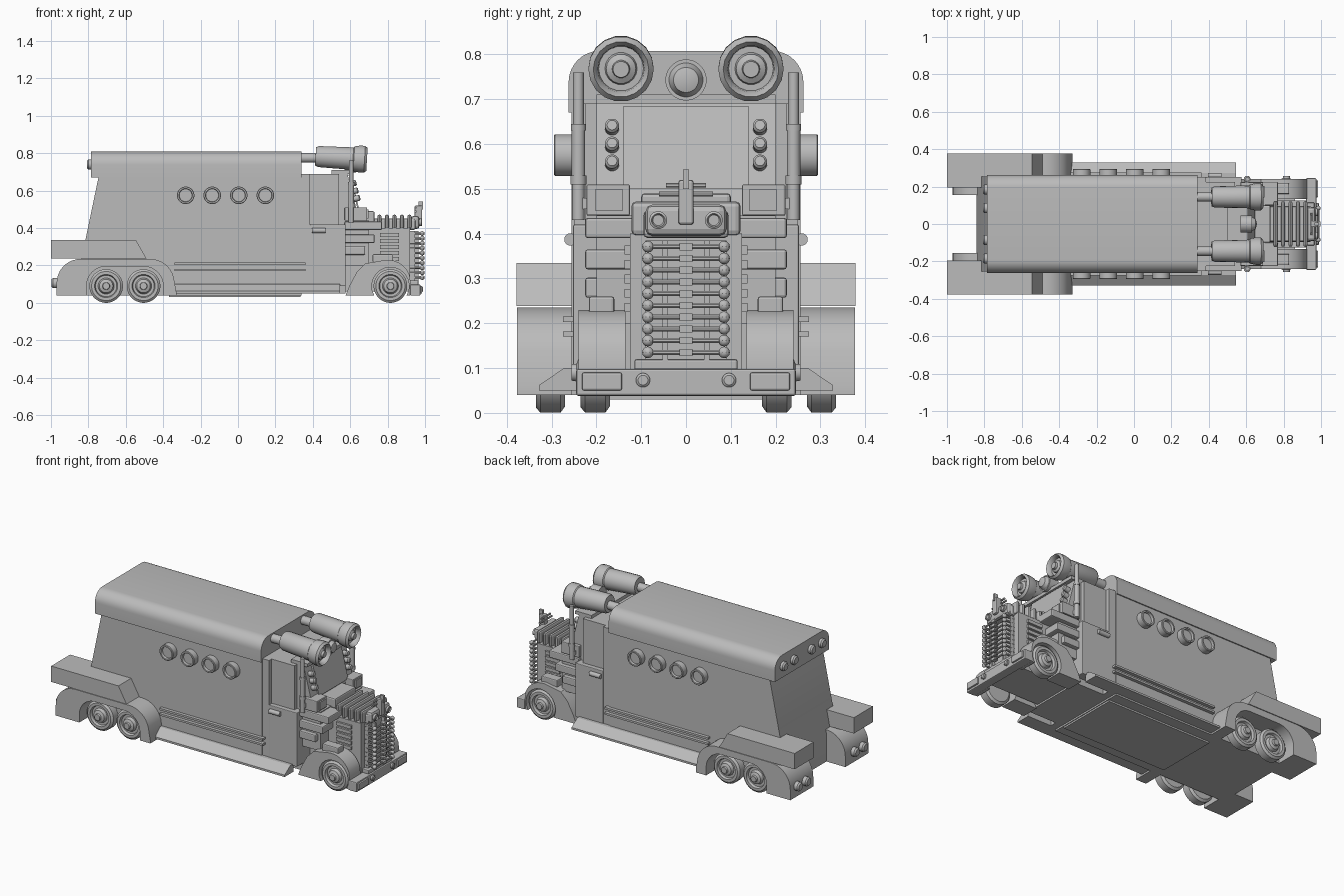
import bpy, bmesh, math
from mathutils import Vector

cube = bpy.data.objects.get("Cube")
if cube:
    bpy.data.objects.remove(cube, do_unlink=True)

grey = bpy.data.materials.new("plain grey")
grey.use_nodes = True
grey.diffuse_color = (0.5, 0.5, 0.5, 1)
for node in grey.node_tree.nodes:
    if node.type == 'BSDF_PRINCIPLED':
        node.inputs["Base Color"].default_value = (0.5, 0.5, 0.5, 1)


def finish(name, bm, mirror=False, bevel=0.0, smooth=True):
    """Turn a bmesh into an object, optionally mirrored across y and bevelled."""
    bmesh.ops.recalc_face_normals(bm, faces=bm.faces)
    mesh = bpy.data.meshes.new(name)
    bm.to_mesh(mesh)
    bm.free()
    mesh.materials.append(grey)
    if smooth:
        mesh.shade_smooth()
        mesh.set_sharp_from_angle(angle=math.radians(32))
    obj = bpy.data.objects.new(name, mesh)
    bpy.context.collection.objects.link(obj)
    if bevel:
        mod = obj.modifiers.new("bevel", 'BEVEL')
        mod.width, mod.segments, mod.limit_method = bevel, 2, 'ANGLE'
    if mirror:
        mod = obj.modifiers.new("mirror", 'MIRROR')
        mod.use_axis = (False, True, False)
        mod.use_mirror_merge = False
    return obj


def prism(name, points, start, end, axis='y', **kw):
    """Extrude an xz profile along y, or a yz profile along x."""
    bm = bmesh.new()
    place = (lambda a, b, t: (a, t, b)) if axis == 'y' else (lambda a, b, t: (t, a, b))
    rings = [[bm.verts.new(place(a, b, t)) for a, b in points] for t in (start, end)]
    for ring in rings:
        bm.faces.new(ring)
    n = len(points)
    for i in range(n):
        j = (i + 1) % n
        bm.faces.new((rings[0][i], rings[0][j], rings[1][j], rings[1][i]))
    return finish(name, bm, **kw)


def box(name, x, y, z, **kw):
    kw.setdefault("smooth", False)
    return prism(name, [(x[0], z[0]), (x[1], z[0]), (x[1], z[1]), (x[0], z[1])], *y, **kw)


def wide(name, x, half, z, **kw):
    return box(name, x, (-half, half), z, **kw)


def lathe(name, origin, axis, profile, sides=20, **kw):
    """Revolve (distance, radius) pairs about an axis."""
    bm = bmesh.new()
    turn = Vector((0, 0, 1)).rotation_difference(Vector(axis))
    rings = []
    for t, r in profile:
        ring = []
        for k in range(sides if r else 1):
            a = math.tau * (k + 0.5) / sides
            p = Vector((r * math.cos(a), r * math.sin(a), t))
            ring.append(bm.verts.new(turn @ p + Vector(origin)))
        rings.append(ring)
    for lo, hi in zip(rings, rings[1:]):
        for k in range(sides):
            j = (k + 1) % sides
            quad = [lo[k % len(lo)], lo[j % len(lo)], hi[j % len(hi)], hi[k % len(hi)]]
            bm.faces.new(list(dict.fromkeys(quad)))
    return finish(name, bm, **kw)


def rod(name, a, b, r, sides=12, **kw):
    d = Vector(b) - Vector(a)
    n = d.length
    return lathe(name, a, d, [(0, 0), (0, r), (n, r), (n, 0)], sides, **kw)


def ball(name, centre, r, **kw):
    prof = [(-r * math.cos(i * math.pi / 6), r * math.sin(i * math.pi / 6) if 0 < i < 6 else 0) for i in range(7)]
    return lathe(name, centre, (0, 0, 1), prof, 10, **kw)


def arc(cx, cz, r, start, end, steps=8):
    angles = [math.radians(start + (end - start) * i / steps) for i in range(steps + 1)]
    return [(cx + r * math.cos(a), cz + r * math.sin(a)) for a in angles]


# Cargo body, roof and trim
prism("cargo_body", [(-.842, .04), (.34, .04), (.34, .7), (-.74, .7), (-.842, .21)], -.255, .255)
prism("roof_cap", [(-.262, .67), (.262, .67)] + arc(.192, .738, .07, 0, 90) + arc(-.192, .738, .07, 90, 180),
      -.785, .34, axis='x')
wide("floor_plate", (-.37, .335), .19, (.03, .045))
for i, z in enumerate((.17, .203)):
    box(f"side_strip_{i}", (-.34, .36), (.25, .275), (z, z + .012), mirror=True)
for i in range(4):
    lathe(f"porthole_{i}", (-.28 + .142 * i, .25, .575), (0, 1, 0),
          [(0, 0), (0, .047), (.042, .047), (.045, .044), (.045, .036), (.03, .034), (.03, 0)], 24, mirror=True)
for i, y in enumerate((.085, .185)):
    lathe(f"roof_tail_light_{i}", (-.78, y, .74), (-1, 0, 0),
          [(0, 0), (0, .027), (.02, .027), (.028, .02), (.028, 0)], mirror=True)
prism("running_board", [(.24, .05), (.328, .05), (.328, .062), (.272, .1), (.24, .1)], -.36, .545,
      axis='x', mirror=True)

# Rear fenders, boxes and lights
outer = [(-.97, .04), (-.97, .1)] + arc(-.84, .105, .13, 170, 90) + arc(-.47, .105, .13, 90, 15) + [(-.33, .06), (-.33, .04)]
inner = [(-.4, .04)] + arc(-.505, .09, .105, 0, 90) + arc(-.705, .09, .105, 90, 180) + [(-.81, .04)]
prism("rear_fender", outer + inner, .155, .377, mirror=True)
prism("rear_fender_box", [(-1, .238), (-.49, .238), (-.545, .335), (-1, .335)], .195, .378, mirror=True)
for i, y in enumerate((.235, .315)):
    lathe(f"tail_light_{i}", (-.96, y, .105), (-1, 0, 0),
          [(0, 0), (0, .027), (.03, .027), (.038, .02), (.038, 0)], mirror=True)

# Wheels
tyre = [(0, 0), (0, .076), (.01, .09), (.055, .09), (.065, .078), (.065, .062), (.05, .057), (.05, .043),
        (.068, .036), (.074, .02), (.086, .018), (.086, 0)]
for name, x, y in (("rear_wheel", -.705, .27), ("middle_wheel", -.505, .27), ("front_wheel", .815, .17)):
    lathe(name, (x, y, .09), (0, 1, 0), tyre, 32, mirror=True)

# Cab, doors and windscreen
prism("cab", [(.33, .05), (.575, .05), (.575, .43), (.65, .44), (.585, .69), (.33, .69)], -.2, .2)
box("cab_pillar", (.33, .385), (.15, .25), (.05, .69), mirror=True)
box("cab_upper_side", (.38, .54), (.15, .225), (.4, .69), mirror=True)
box("door", (.385, .575), (.15, .252), (.09, .42), mirror=True, bevel=.004)
rod("door_handle", (.395, .258, .387), (.468, .258, .387), .014, mirror=True)
wide("visor", (.5, .61), .2, (.69, .71))
prism("windscreen", [(.64, .5), (.648, .5), (.603, .685), (.59, .685)], -.14, .14)
for i in range(3):
    z = .555 + .04 * i
    x = .62 - (z - .555) * .25
    lathe(f"windscreen_lamp_{i}", (x, .165, z), (1, 0, .22),
          [(0, 0), (0, .016), (.028, .016), (.034, .011), (.034, 0)], 16, mirror=True)
lathe("side_pipe", (.605, .24, .43), (0, 0, 1),
      [(0, 0), (0, .014), (.08, .014), (.08, .018), (.1, .018), (.1, .015), (.2, .015), (.2, .017), (.215, .017),
       (.215, .012), (.33, .012), (.33, 0)], 14, mirror=True)
box("pipe_bracket", (.59, .615), (.18, .24), (.455, .48), mirror=True)

# Rooftop turbines and centre lamp
lathe("roof_turbine", (.415, .145, .783), (1, 0, -.06),
      [(0, 0), (0, .05), (.015, .057), (.2, .061), (.205, .067), (.235, .073), (.262, .073), (.275, .062), (.262, .052),
       (.245, .05), (.245, .036), (.255, .033), (.262, .02), (.275, .018), (.275, 0)], 18, mirror=True)
rod("turbine_pipe", (.33, .145, .775), (.43, .145, .775), .026, 16, mirror=True)
lathe("centre_lamp", (.57, 0, .743), (1, 0, 0),
      [(0, 0), (0, .046), (.06, .046), (.06, .038), (.08, .028), (.088, 0)], 24)

# Hood and side stacks
wide("hood_core", (.57, .92), .125, (.06, .4))
wide("hood_top", (.57, .95), .095, (.39, .45), bevel=.01)
box("stack_core", (.57, .7), (.1, .2), (.2, .44), mirror=True)
for i, (end, z) in enumerate(((.68, .257), (.73, .32), (.77, .39))):
    box(f"side_stack_{i}", (.57, end), (.1, .225), (z, z + .045), mirror=True, bevel=.006)
for i in range(5):
    z = .225 + .032 * i
    box(f"hood_louvre_{i}", (.76, .86), (.12, .137), (z, z + .02), mirror=True)
box("cowl_box", (.57, .69), (.125, .222), (.44, .51), mirror=True, bevel=.004)
box("cowl_vent", (.68, .698), (.142, .202), (.45, .5), mirror=True)
wide("cowl_step", (.6, .73), .1, (.43, .49), bevel=.008)
for i in range(5):
    x = .745 + .04 * i
    wide(f"engine_rib_{i}", (x, x + .023), .122, (.395, .472), bevel=.012)

# Front fenders
guard = [(.575, .04), (.595, .09), (.635, .165), (.68, .21)] + arc(.8, .105, .125, 105, 20) + [(.925, .09), (.92, .04)]
well = arc(.815, .09, .1, -30, 210, 14)
prism("front_fender", guard + well, .135, .24, mirror=True)
box("fender_lamp", (.72, .83), (.16, .217), (.215, .26), mirror=True, bevel=.006)

# Grille of stacked rods
wide("grille_back", (.9, .945), .09, (.1, .385))
box("grille_upright", (.94, .965), (.04, .052), (.11, .385), mirror=True)
for i in range(10):
    z = .135 + .0262 * i
    rod(f"grille_rod_{i}", (.985, -.085, z), (.985, .085, z), .006, 8)
    rod(f"grille_side_rod_{i}", (.915, .085, z), (.985, .085, z), .006, 8, mirror=True)
    ball(f"grille_knob_{i}", (.985, .085, z), .013, mirror=True)
    wide(f"grille_clip_{i}", (.97, .996), .014, (z - .008, z + .008))

# Nose block, lamps and ornament
wide("nose_block", (.925, .97), .09, (.395, .465), bevel=.015)
lathe("nose_lamp", (.96, .062, .43), (1, 0, 0),
      [(0, 0), (0, .02), (.022, .02), (.025, .015), (.018, .012), (.018, 0)], 16, mirror=True)
wide("ornament_stem", (.945, .985), .017, (.42, .52), bevel=.006)
wide("ornament_hook", (.965, .99), .007, (.5, .543))
rod("ornament_bar", (.95, -.06, .488), (.95, .06, .488), .006, 8)
rod("ornament_loop", (.95, -.045, .508), (.95, .045, .508), .006, 8)

# Bumper
wide("bumper", (.92, .975), .245, (.038, .098), bevel=.005)
wide("bumper_step", (.92, .965), .115, (.095, .12), bevel=.005)
box("bumper_plate", (.97, .985), (.143, .232), (.05, .09), mirror=True, bevel=.004)
lathe("bumper_lamp", (.965, .096, .073), (1, 0, 0),
      [(0, 0), (0, .016), (.02, .016), (.024, .011), (.024, 0)], 16, mirror=True)
